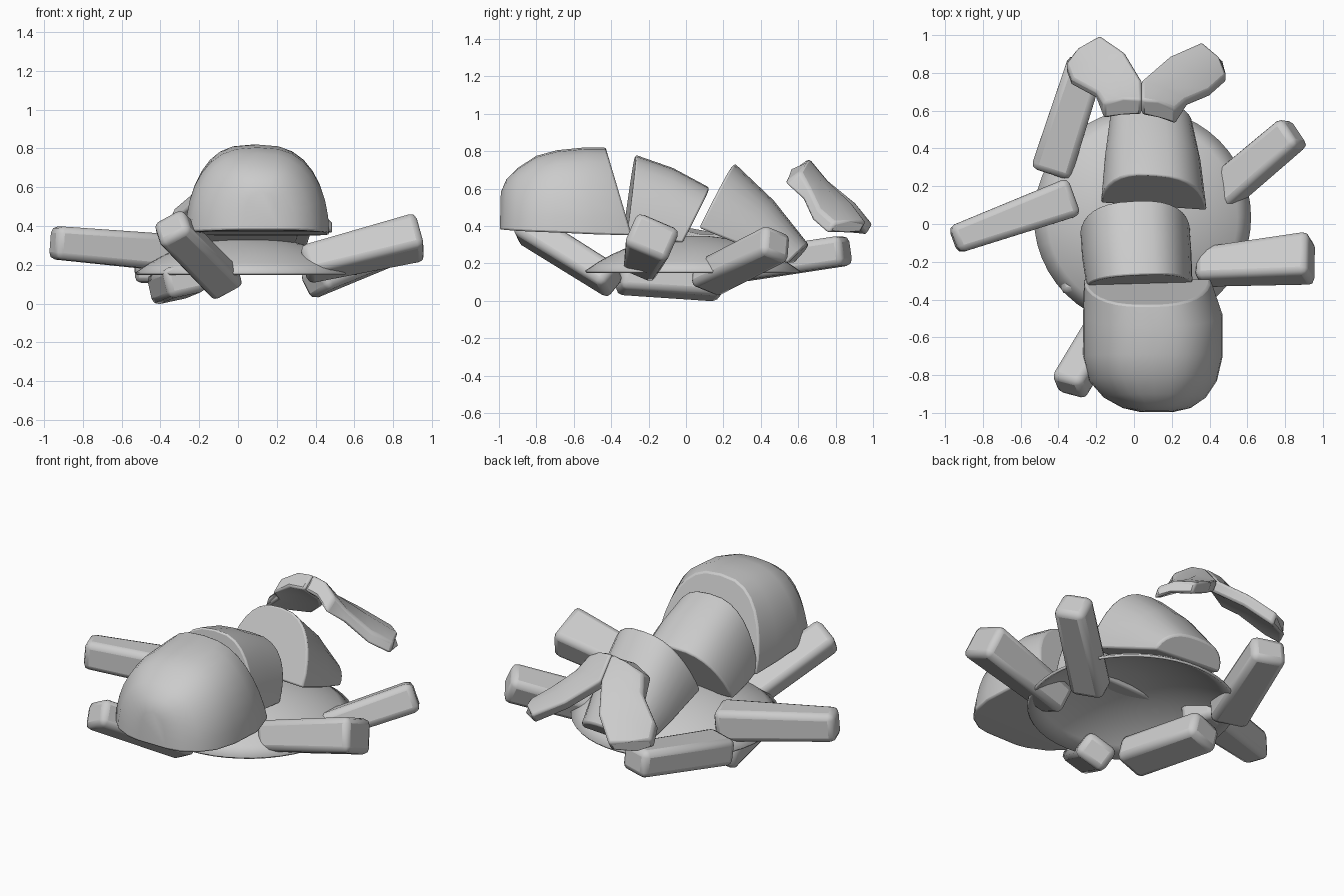
import bpy, bmesh, math
from mathutils import Vector

if "Cube" in bpy.data.objects:
    bpy.data.objects.remove(bpy.data.objects["Cube"])


def finish(bm, name, bevel=0.0, segs=2, angle=35):
    bmesh.ops.remove_doubles(bm, verts=bm.verts, dist=0.0005)
    bmesh.ops.recalc_face_normals(bm, faces=bm.faces)
    me = bpy.data.meshes.new(name)
    bm.to_mesh(me)
    bm.free()
    ob = bpy.data.objects.new(name, me)
    bpy.context.collection.objects.link(ob)
    if bevel:
        m = ob.modifiers.new("bevel", 'BEVEL')
        m.width, m.segments, m.limit_method = bevel, segs, 'ANGLE'
        m.angle_limit = math.radians(40)
    bpy.ops.object.select_all(action='DESELECT')
    ob.select_set(True)
    bpy.context.view_layer.objects.active = ob
    bpy.ops.object.shade_smooth_by_angle(angle=math.radians(angle))
    return ob


def loft(name, rings, bevel=0.0, angle=35):
    bm = bmesh.new()
    vs = [[bm.verts.new(p) for p in r] for r in rings]
    n = len(vs[0])
    for a, b in zip(vs, vs[1:]):
        for i in range(n):
            j = (i + 1) % n
            bm.faces.new((a[i], a[j], b[j], b[i]))
    bm.faces.new(vs[0])
    bm.faces.new(vs[-1][::-1])
    return finish(bm, name, bevel, 2, angle)


# arched cross-section standing on a line (y, z) and leaning to a top (y, z)
def arch(cx, w, by, bz, ty, tz, e=0.75, ez=1.0, skew=0.0, n=16):
    pts = []
    for i in range(n + 1):
        t = math.pi * i / n
        c, s = math.cos(t), max(math.sin(t), 0.0)
        x = w * math.copysign(abs(c) ** e, c)
        k = s ** ez
        pts.append((cx + x, by + (ty - by) * k + skew * x, bz + (tz - bz) * k))
    return pts


def stick(name, p, q, w0, h0, w1, h1, roll=0.0):
    p, q = Vector(p), Vector(q)
    d = (q - p).normalized()
    side = d.cross(Vector((0, 0, 1))).normalized()
    up = side.cross(d)
    r = math.radians(roll)
    s2 = side * math.cos(r) + up * math.sin(r)
    u2 = up * math.cos(r) - side * math.sin(r)
    rings = []
    for c, w, h in ((p, w0, h0), (q, w1, h1)):
        rings.append([c + s2 * a * w / 2 + u2 * b * h / 2
                      for a, b in ((-1, -1), (1, -1), (1, 1), (-1, 1))])
    return loft(name, rings, 0.035)


# shallow open dome under the body
bm = bmesh.new()
R, H, N = 0.575, 0.19, 48
rad = (R * R + H * H) / (2 * H)
rows = []
for k in range(1, 9):
    r = R * k / 8
    z = 0.16 + H - rad + math.sqrt(rad * rad - r * r)
    rows.append([bm.verts.new((0.045 + r * math.cos(2 * math.pi * i / N),
                               0.035 + r * math.sin(2 * math.pi * i / N), z)) for i in range(N)])
bm.faces.new(rows[0])
for a, b in zip(rows, rows[1:]):
    for i in range(N):
        j = (i + 1) % N
        bm.faces.new((a[i], b[i], b[j], a[j]))
dome = finish(bm, "belly_dome")
sol = dome.modifiers.new("solid", 'SOLIDIFY')
sol.thickness = 0.015

# rounded head block
loft("head", [arch(*a) for a in (
    (0.07, 0.335, -0.29, 0.35, -0.43, 0.82),
    (0.10, 0.37, -0.48, 0.355, -0.54, 0.82),
    (0.10, 0.37, -0.70, 0.365, -0.69, 0.805),
    (0.10, 0.34, -0.83, 0.37, -0.80, 0.775),
    (0.11, 0.27, -0.92, 0.375, -0.90, 0.71),
    (0.12, 0.18, -0.975, 0.38, -0.96, 0.65),
    (0.12, 0.09, -0.995, 0.38, -0.99, 0.58))], 0.01, 40)

# two body segments
loft("front_segment", [arch(*a, skew=0.04) for a in (
    (0.03, 0.28, -0.325, 0.36, -0.27, 0.78),
    (0.015, 0.29, -0.17, 0.33, -0.07, 0.71),
    (0.005, 0.29, -0.03, 0.31, 0.125, 0.605))], 0.01)
loft("rear_segment", [arch(*a, skew=-0.07) for a in (
    (0.105, 0.28, 0.09, 0.39, 0.26, 0.735),
    (0.10, 0.255, 0.33, 0.29, 0.47, 0.535),
    (0.09, 0.215, 0.56, 0.20, 0.655, 0.30))], 0.012)


# tail fan: two drooping lobes, rows run from the base to the tip
def lobe(name, rows, tip_push):
    rings = []
    for i, (a, b) in enumerate(rows):
        a, b = Vector(a), Vector(b)
        m = (a + b) / 2 + Vector((0, 0.01, 0.025))
        if i == len(rows) - 1:
            m += Vector(tip_push)
        t = Vector((0, -0.085, -0.06)) if i == 0 else Vector((0, -0.035, -0.06))
        rings.append([a, m, b, b + t, m + t, a + t])
    return loft(name, rings, 0.015, 50)


lobe("tail_lobe_right", [((0.04, 0.66, 0.76), (0.22, 0.61, 0.69)),
                         ((0.04, 0.76, 0.64), (0.28, 0.66, 0.60)),
                         ((0.19, 0.89, 0.52), (0.40, 0.71, 0.49)),
                         ((0.36, 0.965, 0.42), (0.49, 0.79, 0.42))], (0.03, 0.0, -0.02))
lobe("tail_lobe_left", [((0.04, 0.66, 0.76), (-0.16, 0.64, 0.69)),
                        ((0.04, 0.76, 0.64), (-0.20, 0.70, 0.60)),
                        ((-0.05, 0.91, 0.52), (-0.33, 0.77, 0.49)),
                        ((-0.18, 1.00, 0.41), (-0.36, 0.85, 0.42))], (-0.03, 0.0, -0.02))

# stick legs: root, tip, root width/height, tip width/height, roll
stick("leg_left_mid", (-0.32, 0.145, 0.26), (-0.955, -0.085, 0.315), 0.21, 0.19, 0.15, 0.17)
stick("leg_left_rear", (-0.44, 0.27, 0.18), (-0.25, 0.86, 0.27), 0.22, 0.16, 0.20, 0.16)
stick("leg_left_front", (-0.06, -0.39, 0.10), (-0.35, -0.87, 0.40), 0.19, 0.15, 0.18, 0.16, -32)
stick("leg_left_under", (-0.27, -0.36, 0.125), (-0.36, 0.19, 0.088), 0.21, 0.16, 0.21, 0.16, 12)
stick("leg_right_front", (0.34, -0.23, 0.20), (0.94, -0.18, 0.345), 0.18, 0.17, 0.25, 0.20, 24)
stick("leg_right_rear", (0.39, 0.10, 0.11), (0.85, 0.49, 0.31), 0.20, 0.15, 0.18, 0.17, 20)
